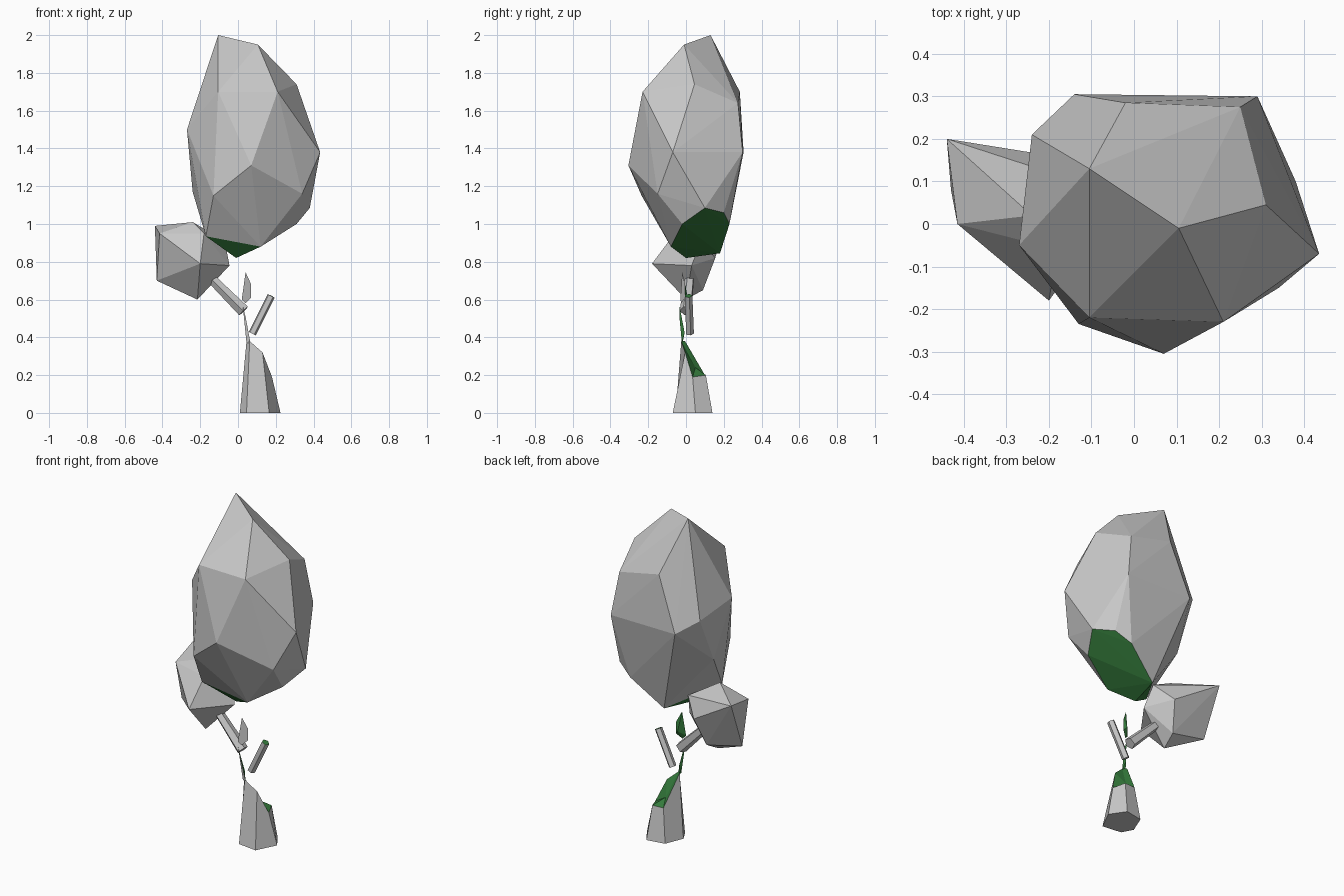
import bpy, bmesh, math
from mathutils import Vector

if "Cube" in bpy.data.objects:
    bpy.data.objects.remove(bpy.data.objects["Cube"])


def material(name, rgb):
    m = bpy.data.materials.new(name)
    m.diffuse_color = (*rgb, 1)
    m.use_nodes = True
    m.node_tree.nodes["Principled BSDF"].inputs["Base Color"].default_value = m.diffuse_color
    return m


GREY = material("pale_grey", (0.58, 0.58, 0.58))
GREEN = material("leaf_green", (0.035, 0.2, 0.045))


def finish(name, bm):
    """Turn a bmesh into a named object with both colours available."""
    bmesh.ops.recalc_face_normals(bm, faces=bm.faces[:])
    me = bpy.data.meshes.new(name)
    bm.to_mesh(me)
    bm.free()
    me.materials.append(GREY)
    me.materials.append(GREEN)
    ob = bpy.data.objects.new(name, me)
    bpy.context.collection.objects.link(ob)
    return ob


def crown(name, points, rim=()):
    """Faceted hull; faces spanned only by rim points are bare green."""
    bm = bmesh.new()
    rim_v = {bm.verts.new(p) for p in rim}
    for p in points:
        bm.verts.new(p)
    bmesh.ops.convex_hull(bm, input=bm.verts[:])
    bmesh.ops.delete(bm, geom=[v for v in bm.verts if not v.link_faces], context='VERTS')
    for f in bm.faces:
        f.material_index = int(all(v in rim_v for v in f.verts))
    return finish(name, bm)


def splinter(name, pts, depth):
    """Bark strip, grey in front, with a green ridged back."""
    bm = bmesh.new()
    vs = [bm.verts.new(p) for p in pts]
    bm.faces.new(vs)
    ridge = bm.verts.new(sum((Vector(p) for p in pts), Vector()) / len(pts) + Vector(depth))
    for i in range(len(vs)):
        bm.faces.new((vs[i], vs[(i + 1) % len(vs)], ridge)).material_index = 1
    return finish(name, bm)


def branch(name, a, b, r0, r1, tip=0, sides=5):
    """Tapered branch with closed ends."""
    a, b = Vector(a), Vector(b)
    q = (b - a).to_track_quat('Z', 'Y')
    bm = bmesh.new()
    rings = [[bm.verts.new(c + q @ Vector((r * math.cos(t), r * math.sin(t), 0)))
              for t in (math.tau * i / sides for i in range(sides))]
             for c, r in ((a, r0), (b, r1))]
    for i in range(sides):
        j = (i + 1) % sides
        bm.faces.new((rings[0][i], rings[0][j], rings[1][j], rings[1][i]))
    bm.faces.new(rings[0][::-1])
    bm.faces.new(rings[1]).material_index = tip
    return finish(name, bm)


# Large crown, green at its lower right
crown("large_crown", [
    (-0.105, 0.13, 2.0), (0.105, -0.01, 1.95), (0.31, 0.045, 1.74),
    (-0.105, -0.22, 1.70), (0.21, -0.23, 1.70),
    (-0.02, 0.285, 1.70), (0.25, 0.275, 1.64),
    (0.435, -0.07, 1.38), (0.07, -0.305, 1.31),
    (-0.27, -0.05, 1.50), (-0.24, 0.21, 1.45),
    (-0.14, 0.305, 1.38), (0.29, 0.30, 1.38),
    (-0.13, -0.235, 1.15), (0.34, -0.15, 1.16), (-0.24, 0.08, 1.17),
], rim=[
    (-0.17, -0.10, 0.935), (-0.01, 0.0, 0.82), (0.02, 0.18, 0.845),
    (0.21, 0.23, 1.0), (0.30, 0.20, 1.06), (0.38, 0.10, 1.085),
    (0.31, -0.02, 1.0), (0.12, -0.08, 0.88),
])

# Small crown on the left branch
crown("small_crown", [
    (-0.44, 0.2, 0.99), (-0.43, 0.08, 0.70), (-0.2, -0.18, 0.79),
    (-0.24, 0.02, 1.01), (-0.18, -0.06, 0.95), (-0.07, 0.08, 0.91),
    (-0.045, 0.03, 0.78), (-0.215, 0.0, 0.60), (-0.2, 0.09, 0.65),
    (-0.16, 0.155, 0.82), (-0.415, 0.0, 0.95),
])

# Six-sided trunk with a green broken top, high in front and low behind
base = [(0.01, 0.01), (0.045, -0.055), (0.165, -0.07),
        (0.225, 0.05), (0.165, 0.14), (0.055, 0.12)]
top = [(0.045, -0.005, 0.38), (0.062, -0.025, 0.38), (0.13, -0.005, 0.32),
       (0.18, 0.035, 0.19), (0.15, 0.105, 0.2), (0.08, 0.1, 0.2)]
bm = bmesh.new()
lo = [bm.verts.new((x, y, 0)) for x, y in base]
hi = [bm.verts.new(p) for p in top]
peak = bm.verts.new((0.10, 0.05, 0.24))
for i in range(6):
    j = (i + 1) % 6
    bm.faces.new((lo[i], lo[j], hi[j], hi[i]))
    bm.faces.new((hi[i], hi[j], peak)).material_index = 1
bm.faces.new(lo[::-1])
finish("trunk", bm)

# Bark strips rising from the trunk front
splinter("upper_trunk_strip", [(0.045, -0.018, 0.37), (0.066, -0.022, 0.37),
                               (0.04, -0.035, 0.51), (0.025, -0.035, 0.57)],
         (0.006, 0.02, -0.03))
splinter("top_bark_strip", [(0.02, -0.03, 0.60), (0.04, -0.025, 0.58), (0.07, -0.005, 0.61),
                            (0.07, -0.005, 0.68), (0.04, -0.02, 0.745)],
         (0.004, 0.022, -0.01))

# Side branches
branch("left_branch", (0.03, 0.0, 0.54), (-0.15, 0.02, 0.72), 0.034, 0.026)
branch("right_branch", (0.075, 0.02, 0.42), (0.175, 0.012, 0.62), 0.022, 0.022, tip=1)
